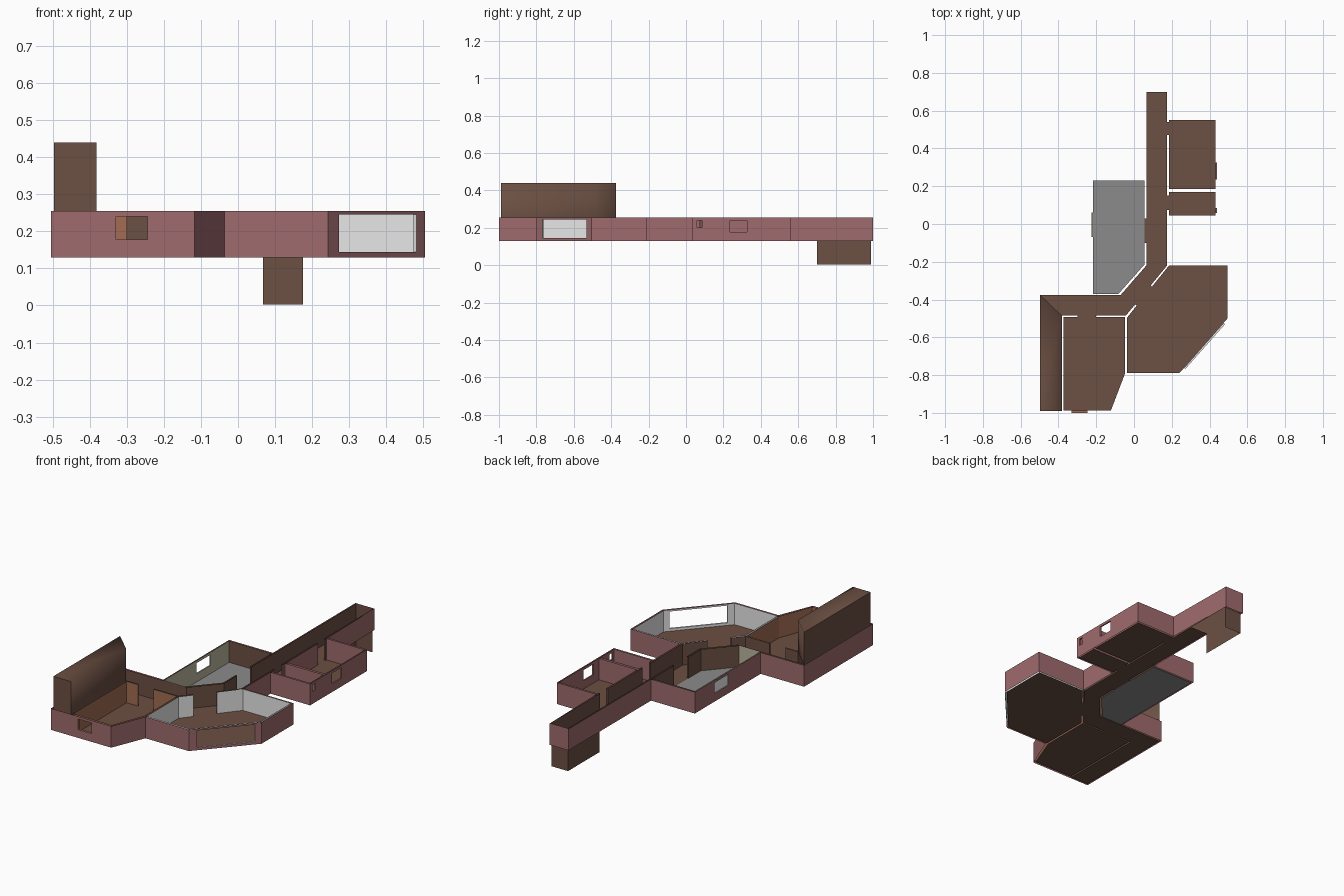
import bpy
from mathutils import Vector

if "Cube" in bpy.data.objects:
    bpy.data.objects.remove(bpy.data.objects["Cube"])

FLOOR, TOP = 0.13, 0.255


def mat(name, rgb):
    m = bpy.data.materials.new(name)
    m.diffuse_color = (*rgb, 1)
    m.use_nodes = True
    m.node_tree.nodes["Principled BSDF"].inputs["Base Color"].default_value = m.diffuse_color
    return m


PINK = mat("dusty pink", (0.35, 0.147, 0.156))
BROWN = mat("brown", (0.15, 0.08, 0.056))
WHITE = mat("off white", (0.8, 0.8, 0.8))
GREY = mat("grey", (0.26, 0.26, 0.26))
TERRA = mat("terracotta", (0.36, 0.15, 0.085))
BEIGE = mat("beige", (0.5, 0.46, 0.34))


def make(name, quads, smooth=()):
    """quads: list of (points, material) -> one mesh object"""
    verts, faces, mats, index = [], [], [], {}
    for pts, _ in quads:
        face = []
        for p in pts:
            key = tuple(round(c, 5) for c in p)
            if key not in index:
                index[key] = len(verts)
                verts.append(key)
            face.append(index[key])
        faces.append(face)
    me = bpy.data.meshes.new(name)
    me.from_pydata(verts, [], faces)
    for poly, (_, m) in zip(me.polygons, quads):
        if m not in mats:
            mats.append(m)
            me.materials.append(m)
        poly.material_index = mats.index(m)
    for i in smooth:
        me.polygons[i].use_smooth = True
    ob = bpy.data.objects.new(name, me)
    bpy.context.collection.objects.link(ob)
    return ob


def panel(a, b, z0, z1, flip=False):
    """upright quad from a to b, facing left of a->b"""
    q = [(a[0], a[1], z0), (a[0], a[1], z1), (b[0], b[1], z1), (b[0], b[1], z0)]
    return q[::-1] if flip else q


# Openings cut through both wall skins: end points, sill, head, lining colour
openings = {
    "bay_window": ((0.27, -0.765), (0.48, -0.53), 0.145, 0.245, WHITE),
    "front_window": ((-0.33, -0.995), (-0.245, -0.995), 0.178, 0.24, TERRA),
    "left_window": ((-0.222, -0.07), (-0.222, 0.06), 0.178, 0.24, BEIGE),
    "right_window": ((0.435, 0.235), (0.435, 0.325), 0.178, 0.24, PINK),
    "small_window": ((0.435, 0.058), (0.435, 0.085), 0.20, 0.24, PINK),
    "front_room_door": ((-0.3, -0.488), (-0.2, -0.488), FLOOR, TOP, BROWN),
    "bay_room_door": ((0.012, -0.43), (0.094, -0.33), FLOOR, TOP, BROWN),
    "left_room_door": ((0.06, -0.1), (0.06, 0.03), FLOOR, TOP, BROWN),
    "right_room_door": ((0.18, 0.47), (0.18, 0.54), FLOOR, TOP, BROWN),
    "small_room_door": ((0.18, 0.075), (0.18, 0.15), FLOOR, TOP, BROWN),
}
skins = {k: [] for k in openings}


def walls(name, path, colours, flip=False):
    """closed loop of zero-thickness walls with the openings left out"""
    quads = []
    for i, a in enumerate(path):
        m = colours[i % len(colours)]
        a, b = Vector(a), Vector(path[(i + 1) % len(path)])
        if m is None:
            continue
        d = b - a
        cuts = []
        for key, (p, q, z0, z1, _) in openings.items():
            ts = [(Vector(v) - a).dot(d) / d.length_squared for v in (p, q)]
            on = [a + d * t for t in ts]
            off = max((Vector(v) - o).length for v, o in zip((p, q), on))
            if off < 0.02 and min(ts) > 0 and max(ts) < 1:
                cuts.append((min(ts), max(ts), z0, z1))
                skins[key].append(on)
        last = 0.0
        for t0, t1, z0, z1 in sorted(cuts):
            quads.append((panel(a + d * last, a + d * t0, FLOOR, TOP, flip), m))
            if z0 > FLOOR:
                quads.append((panel(a + d * t0, a + d * t1, FLOOR, z0, flip), m))
            if z1 < TOP:
                quads.append((panel(a + d * t0, a + d * t1, z1, TOP, flip), m))
            last = t1
        quads.append((panel(a + d * last, b, FLOOR, TOP, flip), m))
    make(name, quads)


def floor(name, path, m):
    make(name, [([(x, y, FLOOR) for x, y in path], m)])


def box_path(x0, y0, x1, y1):
    return [(x0, y0), (x1, y0), (x1, y1), (x0, y1)]


# Outer shell
walls("outer_shell", [
    (-0.505, -1), (-0.117, -1), (-0.036, -0.8), (0.243, -0.8), (0.505, -0.505),
    (0.505, -0.212), (0.185, -0.212), (0.185, 0.035), (0.44, 0.035), (0.44, 0.56),
    (0.185, 0.56), (0.178, 1), (0.057, 1), (0.057, 0.24), (-0.225, 0.24),
    (-0.225, -0.365), (-0.505, -0.365)], [PINK], flip=True)

# Rooms, traced anticlockwise
left_room = [(-0.218, -0.37), (-0.082, -0.37), (0.055, -0.215), (0.055, 0.23), (-0.218, 0.23)]
walls("left_room_walls", left_room, [BEIGE, BROWN, BROWN, BROWN, BEIGE])
floor("left_room_floor", left_room, GREY)

bay_room = [(-0.036, -0.79), (0.24, -0.79), (0.495, -0.5), (0.495, -0.22),
            (0.185, -0.22), (-0.036, -0.495)]
walls("bay_room_walls", bay_room, [WHITE])
floor("bay_room_floor", bay_room, BROWN)

front_room = [(-0.372, -0.987), (-0.122, -0.987), (-0.047, -0.79), (-0.047, -0.493),
              (-0.372, -0.493)]
walls("front_room_walls", front_room, [TERRA])
floor("front_room_floor", front_room, BROWN)

for name, y0, y1 in (("right_room", 0.185, 0.55), ("small_room", 0.045, 0.17)):
    path = box_path(0.185, y0, 0.432, y1)
    walls(name + "_walls", path, [PINK])
    floor(name + "_floor", path, BROWN)

# Corridor with a bend, floor stops at the descending stairwell
bend = [(-0.07, -0.375), (-0.497, -0.375), (-0.497, -0.99), (-0.382, -0.99),
        (-0.382, -0.485), (-0.043, -0.485), (0.175, -0.22)]
walls("corridor_walls", bend + [(0.175, 0.995), (0.065, 0.995), (0.065, -0.22)], [BROWN])
floor("corridor_floor", bend + [(0.175, 0.7), (0.065, 0.7), (0.065, -0.22)], BROWN)

# Linings joining the two skins of each window and door
for key, (p, q, z0, z1, m) in openings.items():
    if len(skins[key]) < 2:
        continue
    (a, b), (c, d) = skins[key][:2]
    quads = [(panel(a, c, z0, z1), m), (panel(b, d, z0, z1, True), m)]
    levels = [z0] if z1 == TOP else [z0, z1]
    for z in levels:
        quads.append(([(v.x, v.y, z) for v in (a, b, d, c)], m))
    make(key + "_lining", quads)

# Descending stairwell: only its left and end walls
make("lower_stairwell", [
    (panel((0.175, 0.99), (0.067, 0.99), 0.003, FLOOR), BROWN),
    (panel((0.067, 0.99), (0.067, 0.7), 0.003, FLOOR), BROWN)])

# Ascending stairwell with a mitred end
foot = [(-0.497, -0.99), (-0.382, -0.99), (-0.382, -0.485), (-0.497, -0.375)]
sides = [(panel(foot[i], foot[(i + 1) % 4], TOP, 0.44, True), BROWN) for i in range(4)]
shaft = make("upper_stairwell", sides + [([(x, y, 0.44) for x, y in foot], BROWN)],
             smooth=(1, 2, 4))
for e in shaft.data.edges:  # keep the front and outer faces crisp
    ends = [shaft.data.vertices[v].co for v in e.vertices]
    e.use_edge_sharp = all(v.x < -0.49 for v in ends) or all(v.y < -0.98 for v in ends)
